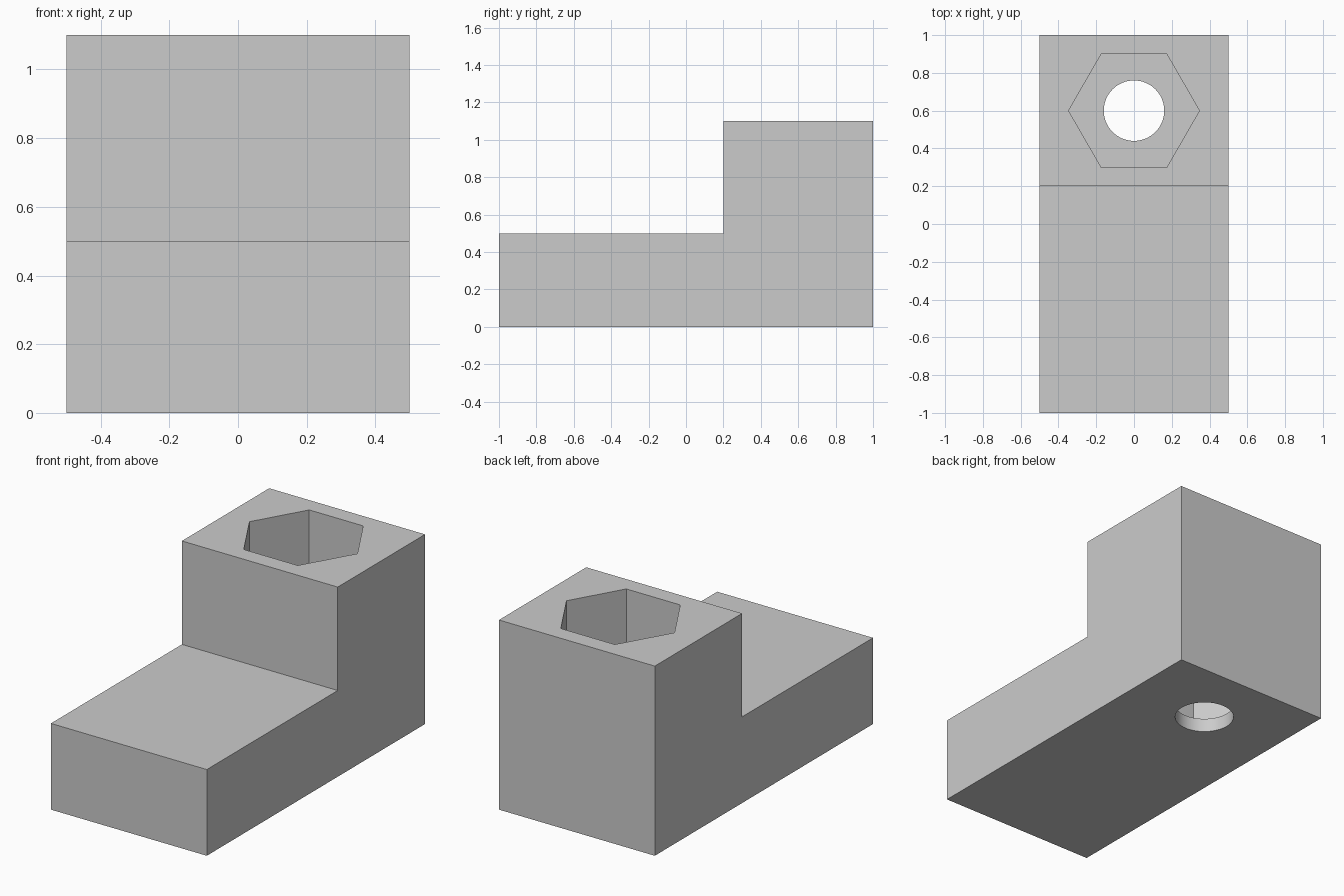
import bpy
import bmesh
from math import radians

cube = bpy.data.objects.get("Cube")
if cube:
    bpy.data.objects.remove(cube, do_unlink=True)

grey = bpy.data.materials.new("plain grey")
grey.use_nodes = True
colour = (0.6, 0.6, 0.6, 1)
grey.diffuse_color = colour
grey.node_tree.nodes["Principled BSDF"].inputs["Base Color"].default_value = colour


def cutter(name, sides, radius, bottom, top):
    """Upright prism used to cut the nut pocket and bolt hole."""
    bpy.ops.mesh.primitive_cylinder_add(
        vertices=sides, radius=radius, depth=top - bottom,
        location=(0, 0.6, (bottom + top) / 2))
    obj = bpy.context.object
    obj.name = name
    obj.data.materials.append(grey)
    obj.hide_render = True
    return obj


# Stepped block: side profile extruded across the width
profile = [(-1, 0), (1, 0), (1, 1.1), (0.2, 1.1), (0.2, 0.5), (-1, 0.5)]
bm = bmesh.new()
side = bm.faces.new([bm.verts.new((-0.5, y, z)) for y, z in profile])
extruded = bmesh.ops.extrude_face_region(bm, geom=[side])
moved = [v for v in extruded["geom"] if isinstance(v, bmesh.types.BMVert)]
bmesh.ops.translate(bm, verts=moved, vec=(1, 0, 0))
bmesh.ops.recalc_face_normals(bm, faces=bm.faces[:])
mesh = bpy.data.meshes.new("stepped_block")
bm.to_mesh(mesh)
bm.free()
mesh.materials.append(grey)
block = bpy.data.objects.new("stepped_block", mesh)
bpy.context.collection.objects.link(block)

# Hexagonal pocket from the top, round hole through the floor
pocket = cutter("hex_pocket_cutter", 6, 0.3464, 0.08, 1.3)
pocket.rotation_euler.z = radians(30)  # corners point along x
hole = cutter("round_hole_cutter", 64, 0.16, -0.2, 0.3)

bpy.ops.object.select_all(action="DESELECT")
block.select_set(True)
bpy.context.view_layer.objects.active = block
for tool in (pocket, hole):
    cut = block.modifiers.new(tool.name, "BOOLEAN")
    cut.operation = "DIFFERENCE"
    cut.solver = "EXACT"
    cut.object = tool
    bpy.ops.object.modifier_apply(modifier=cut.name)
    bpy.data.objects.remove(tool, do_unlink=True)

# Smooth round wall, sharp everywhere else
bpy.ops.object.shade_smooth_by_angle(angle=radians(30))
